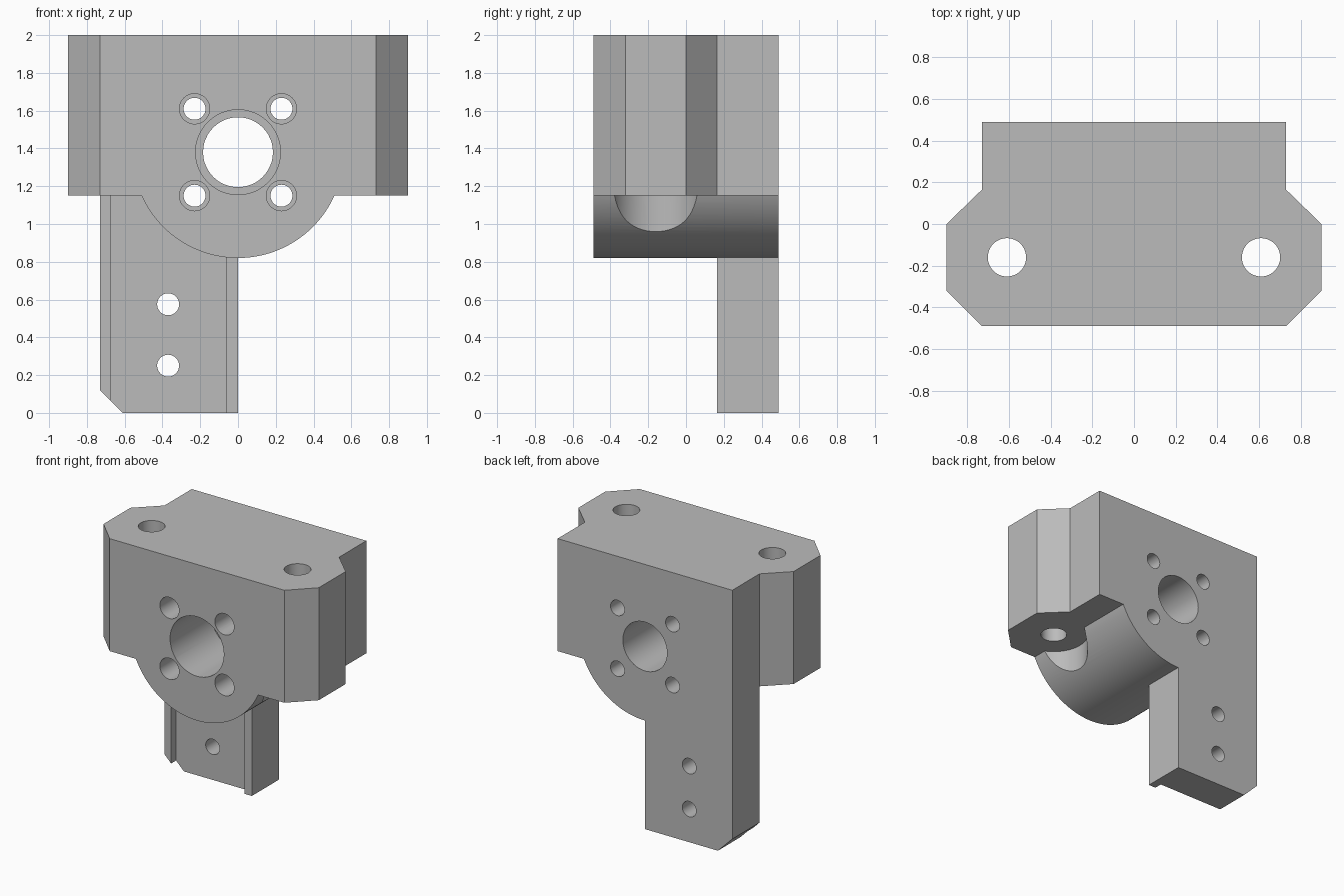
import bpy, bmesh, math
from mathutils import Vector

cube = bpy.data.objects.get("Cube")
if cube:
    bpy.data.objects.remove(cube, do_unlink=True)

grey = bpy.data.materials.new("plain grey")
grey.use_nodes = True
colour = (0.5, 0.5, 0.5, 1)
grey.diffuse_color = colour
grey.node_tree.nodes["Principled BSDF"].inputs["Base Color"].default_value = colour

FRONT, BACK = -0.49, 0.49
BLOCK_Z, TOP_Z = 1.15, 2.0
BORE_Z = 1.38


def prism(name, points, start, depth):
    """Extrude a closed outline of 3D points along a vector."""
    bm = bmesh.new()
    face = bm.faces.new([bm.verts.new(Vector(p) + Vector(start)) for p in points])
    out = bmesh.ops.extrude_face_region(bm, geom=[face])
    moved = [v for v in out["geom"] if isinstance(v, bmesh.types.BMVert)]
    bmesh.ops.translate(bm, verts=moved, vec=depth)
    bmesh.ops.recalc_face_normals(bm, faces=bm.faces)
    mesh = bpy.data.meshes.new(name)
    bm.to_mesh(mesh)
    bm.free()
    mesh.materials.append(grey)
    obj = bpy.data.objects.new(name, mesh)
    bpy.context.collection.objects.link(obj)
    return obj


def rod_y(name, x, z, radius, y0, y1, sides=48):
    turn = [math.tau * i / sides for i in range(sides)]
    ring = [(radius * math.cos(a), 0, radius * math.sin(a)) for a in turn]
    return prism(name, ring, (x, y0, z), (0, y1 - y0, 0))


def rod_z(name, x, y, radius, z0, z1, sides=48):
    turn = [math.tau * i / sides for i in range(sides)]
    ring = [(radius * math.cos(a), radius * math.sin(a), 0) for a in turn]
    return prism(name, ring, (x, y, z0), (0, 0, z1 - z0))


def combine(target, tool, operation):
    """Apply an exact boolean and discard the tool."""
    mod = target.modifiers.new(operation, "BOOLEAN")
    mod.object, mod.operation, mod.solver = tool, operation, "EXACT"
    bpy.context.view_layer.objects.active = target
    bpy.ops.object.modifier_apply(modifier=mod.name)
    bpy.data.objects.remove(tool, do_unlink=True)


# Upper block with chamfered ears
half = [(0.73, FRONT), (0.9, -0.32), (0.9, 0), (0.73, 0.165), (0.73, BACK)]
plan = half + [(-x, y) for x, y in reversed(half)]
bracket = prism("motor_bracket", [(x, y, 0) for x, y in plan],
                (0, 0, BLOCK_Z), (0, 0, TOP_Z - BLOCK_Z))

# Round boss under the block, scooped for access to the vertical holes
boss = rod_y("round_boss", 0, BORE_Z, 0.56, FRONT, BACK, 128)
for side in (-1, 1):
    combine(boss, rod_z("scoop", 0.61 * side, -0.16, 0.24, 0.5, 1.3, 64), "DIFFERENCE")

# Hanging leg with a clipped corner and a channel down its front
outline = [(-0.73, 0.12), (-0.61, 0), (0, 0), (0, 1.3), (-0.73, 1.3)]
leg = prism("leg", [(x, 0, z) for x, z in outline], (0, 0.165, 0), (0, BACK - 0.165, 0))
channel = [(-0.675, -0.1), (-0.06, -0.1), (-0.06, 1.4), (-0.675, 1.4)]
combine(leg, prism("channel", [(x, 0, z) for x, z in channel],
                   (0, 0.1, 0), (0, 0.125, 0)), "DIFFERENCE")

combine(bracket, boss, "UNION")
combine(bracket, leg, "UNION")

# Stepped centre bore and four stepped screw holes
bores = [(0, BORE_Z, 0.185, 0.225, 0.0)]
bores += [(x, BORE_Z + dz, 0.058, 0.08, 0.165) for x in (-0.23, 0.23) for dz in (-0.23, 0.23)]
for x, z, narrow, wide, step in bores:
    combine(bracket, rod_y("bore", x, z, narrow, -0.6, 0.6), "DIFFERENCE")
    combine(bracket, rod_y("counterbore", x, z, wide, -0.6, step), "DIFFERENCE")

# Leg screw holes and vertical ear holes
for z in (0.25, 0.575):
    combine(bracket, rod_y("leg_hole", -0.37, z, 0.058, 0.1, 0.6), "DIFFERENCE")
for side in (-1, 1):
    combine(bracket, rod_z("ear_hole", 0.61 * side, -0.16, 0.092, 1.0, 2.1), "DIFFERENCE")

bpy.ops.object.select_all(action="DESELECT")
bracket.select_set(True)
bpy.context.view_layer.objects.active = bracket
bpy.ops.object.shade_smooth_by_angle(angle=math.radians(25))
